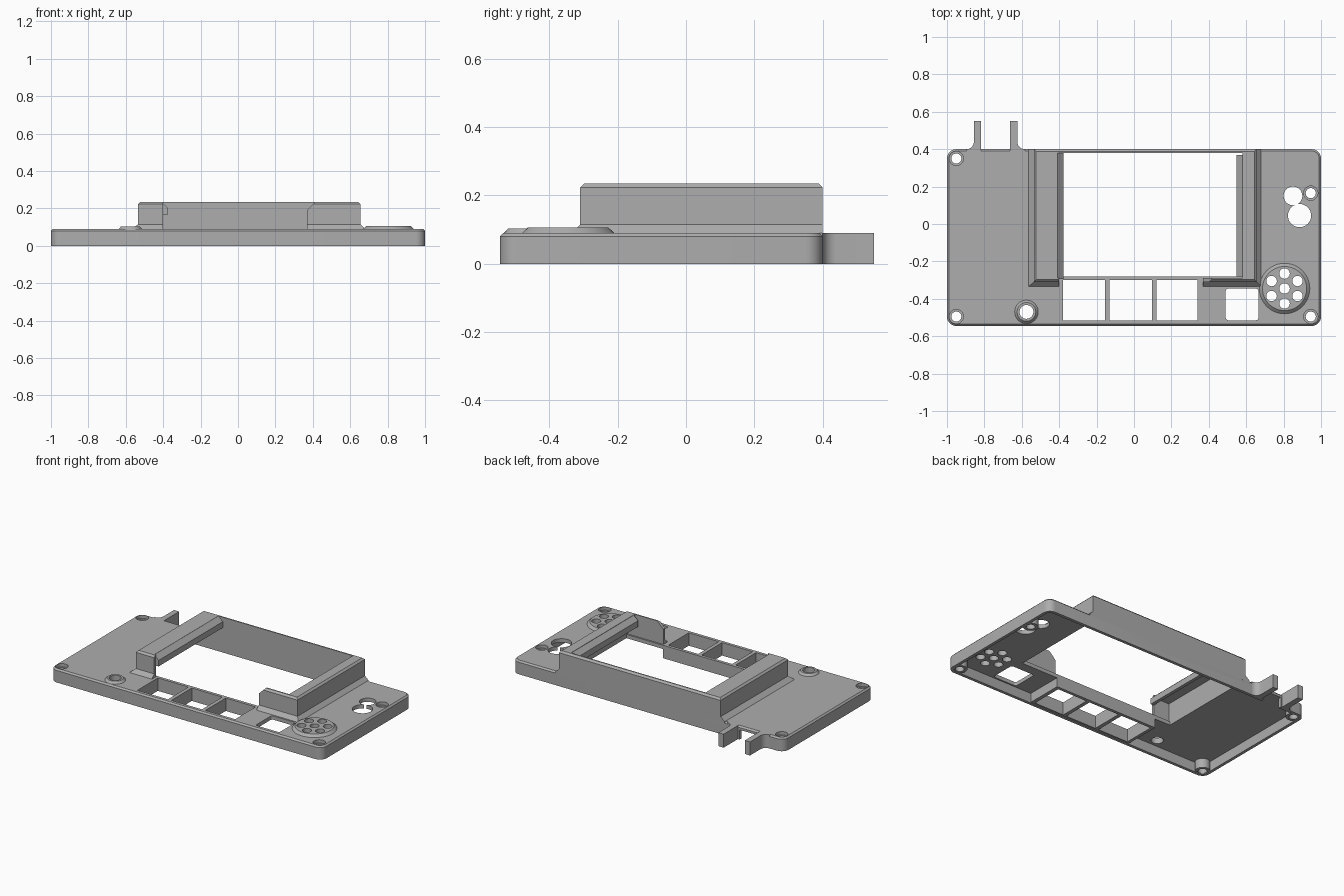
import bpy, bmesh, math

cube = bpy.data.objects.get("Cube")
if cube:
    bpy.data.objects.remove(cube)

grey = bpy.data.materials.new("grey plastic")
grey.use_nodes = True
grey.diffuse_color = (0.42, 0.42, 0.42, 1)
grey.node_tree.nodes["Principled BSDF"].inputs["Base Color"].default_value = (0.42, 0.42, 0.42, 1)


def arc(x, y, r, start, end, n):
    return [(x + r * math.cos(math.radians(start + (end - start) * i / n)),
             y + r * math.sin(math.radians(start + (end - start) * i / n))) for i in range(n + 1)]


def circle(x, y, r, n=32):
    return arc(x, y, r, 0, 360, n)[:-1]


def rect(x0, x1, y0, y1, r=0):
    if not r:
        return [(x0, y0), (x1, y0), (x1, y1), (x0, y1)]
    return (arc(x0 + r, y0 + r, r, 180, 270, 8) + arc(x1 - r, y0 + r, r, 270, 360, 8)
            + arc(x1 - r, y1 - r, r, 0, 90, 8) + arc(x0 + r, y1 - r, r, 90, 180, 8))


def loft(name, layers, along_y=False):
    """Skin matching outlines, each given with its height (or its y when along_y)."""
    bm = bmesh.new()
    rings = [[bm.verts.new((a, h, b) if along_y else (a, b, h)) for a, b in outline]
             for outline, h in layers]
    for low, high in zip(rings, rings[1:]):
        for i in range(len(low)):
            j = (i + 1) % len(low)
            bm.faces.new((low[i], low[j], high[j], high[i]))
    bm.faces.new(rings[0][::-1])
    bm.faces.new(rings[-1])
    bmesh.ops.recalc_face_normals(bm, faces=bm.faces)
    mesh = bpy.data.meshes.new(name)
    bm.to_mesh(mesh)
    bm.free()
    mesh.materials.append(grey)
    obj = bpy.data.objects.new(name, mesh)
    bpy.context.collection.objects.link(obj)
    return obj


def prism(name, outline, low, high, along_y=False):
    return loft(name, [(outline, low), (outline, high)], along_y)


def cut(target, cutter):
    cutter.hide_render = True
    mod = target.modifiers.new("cut", "BOOLEAN")
    mod.operation = "DIFFERENCE"
    mod.solver = "EXACT"
    mod.object = cutter
    bpy.context.view_layer.objects.active = target
    bpy.ops.object.modifier_apply(modifier=mod.name)
    bpy.data.objects.remove(cutter)


def drill(target, outline):
    cut(target, prism("cutter", outline, -0.1, 0.5))


TOP, UNDER = 0.09, 0.065
parts = []

# Faceplate: hollow tray with a chamfered upper edge
plate = loft("faceplate", [(rect(-1, 1, -0.545, 0.4, 0.05), 0),
                           (rect(-1, 1, -0.545, 0.4, 0.05), 0.08),
                           (rect(-0.99, 0.99, -0.535, 0.39, 0.04), TOP)])
cut(plate, prism("cutter", rect(-0.98, 0.98, -0.525, 0.38, 0.03), -0.1, UNDER))
drill(plate, rect(-0.515, 0.635, -0.28, 0.38))
drill(plate, rect(0.49, 0.665, -0.515, -0.345, 0.015))
drill(plate, circle(0.85, 0.15, 0.05))
drill(plate, circle(0.885, 0.045, 0.062))
cut(plate, prism("cutter", rect(-0.81, -0.675, 0.36, 0.45), -0.1, UNDER))
parts.append(plate)

# Frame ribs around the three button openings
frame = prism("button_frame", rect(-0.40, 0.365, -0.53, -0.28), 0.004, 0.075)
for x0, x1 in ((-0.38, -0.155), (-0.13, 0.095), (0.12, 0.34)):
    for target in (plate, frame):
        drill(target, rect(x0, x1, -0.515, -0.30))
parts.append(frame)

# Screw posts with countersunk holes
for i, (x, y) in enumerate(((-0.95, 0.35), (-0.95, -0.495), (0.945, -0.495), (0.945, 0.165))):
    post = prism(f"screw_post_{i + 1}", circle(x, y, 0.046), 0.004, 0.07)
    for target in (plate, post):
        cut(target, loft("cutter", [(circle(x, y, 0.027), -0.1), (circle(x, y, 0.027), 0.068),
                                    (circle(x, y, 0.038), 0.0685), (circle(x, y, 0.038), 0.2)]))
    parts.append(post)

# Raised round button collar
collar = loft("button_collar", [(circle(-0.575, -0.47, 0.063), 0.08),
                                (circle(-0.575, -0.47, 0.063), TOP),
                                (circle(-0.575, -0.47, 0.050), 0.104)])
for target in (plate, collar):
    drill(target, circle(-0.575, -0.47, 0.037))
parts.append(collar)

# Speaker grille with seven holes
sx, sy = 0.805, -0.345
grille = loft("speaker_grille", [(circle(sx, sy, 0.135, 48), 0.08), (circle(sx, sy, 0.135, 48), TOP),
                                 (circle(sx, sy, 0.118, 48), 0.106)])
# keep the grille clear of the square opening
drill(grille, rect(0.49, 0.665, -0.515, -0.345, 0.015))
for x, y in [(sx, sy)] + arc(sx, sy, 0.08, 30, 330, 5):
    for target in (plate, grille):
        drill(target, circle(x, y, 0.028, 24))
parts.append(grille)

# Screen housing: flared foot, hollow sides, open centre and front
foot = rect(-0.565, 0.68, -0.335, 0.4)
wall = rect(-0.535, 0.655, -0.31, 0.4)
crown = rect(-0.523, 0.643, -0.298, 0.388)
housing = loft("screen_housing", [(foot, 0.075), (foot, TOP), (wall, 0.115), (wall, 0.223), (crown, 0.235)])
cut(housing, prism("cutter", rect(-0.515, 0.635, -0.29, 0.38), -0.1, 0.215))
drill(housing, rect(-0.41, 0.58, -0.29, 0.38))
notch = [(-0.40, 0), (0.37, 0), (0.37, 0.19), (0.415, 0.235), (0.415, 0.4), (-0.40, 0.4)]
cut(housing, prism("cutter", notch, -0.6, -0.2, True))
parts.append(housing)

# Sloped lips along the inner edges of the housing
left_lip = [(-0.425, 0.2345), (-0.41, 0.2345), (-0.378, 0.205), (-0.378, 0.165), (-0.40, 0.165),
            (-0.40, 0.195), (-0.425, 0.215)]
right_lip = [(0.60, 0.2345), (0.582, 0.2345), (0.548, 0.205), (0.548, 0.165), (0.57, 0.165),
             (0.57, 0.195), (0.60, 0.215)]
parts.append(prism("right_housing_lip", left_lip, -0.295, 0.382, True))
parts.append(prism("left_housing_lip", right_lip, -0.28, 0.37, True))

# Rear tabs with a filleted root on their outer sides
for name, side in (("outer_tab", 1), ("inner_tab", -1)):
    outline = [(0.02, 0.385), (0.02, 0.55), (-0.018, 0.55)] + arc(-0.058, 0.44, 0.04, 0, -90, 8) + [(-0.058, 0.385)]
    centre = -0.74 - side * 0.098
    parts.append(prism(name, [(centre + side * x, y) for x, y in outline], 0, TOP))

# Crisp edges, smooth curves
for obj in parts:
    bpy.ops.object.select_all(action="DESELECT")
    obj.select_set(True)
    bpy.context.view_layer.objects.active = obj
    bpy.ops.object.shade_smooth_by_angle(angle=math.radians(25))
